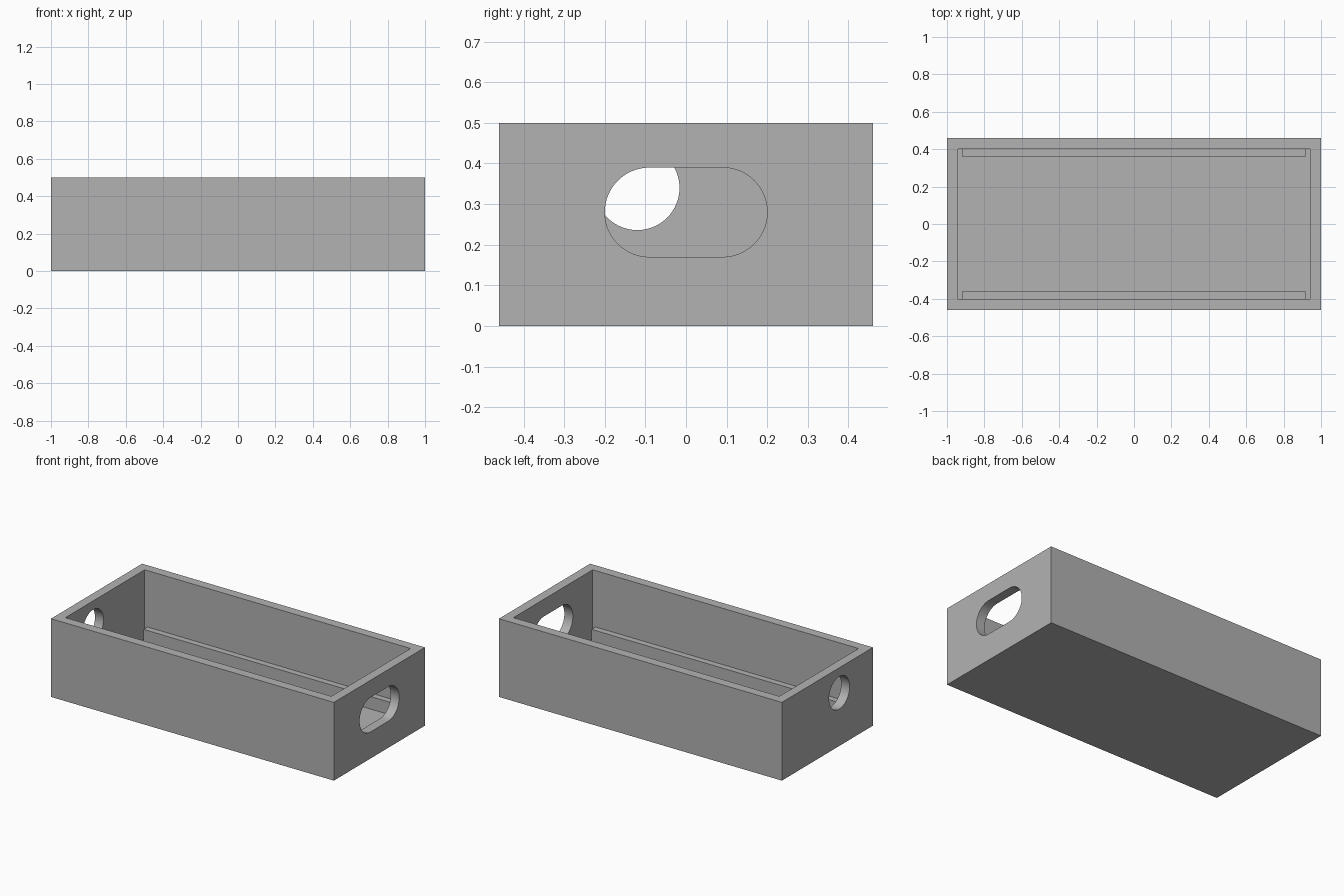
import bpy, bmesh, math

cube = bpy.data.objects.get("Cube")
if cube:
    bpy.data.objects.remove(cube, do_unlink=True)

grey = bpy.data.materials.new("plain grey")
grey.use_nodes = True
colour = (0.448, 0.448, 0.448, 1)
grey.diffuse_color = colour
grey.node_tree.nodes["Principled BSDF"].inputs["Base Color"].default_value = colour

LENGTH, WIDTH, HEIGHT, WALL = 2.0, 0.92, 0.5, 0.06


def make_object(name, bm):
    bmesh.ops.recalc_face_normals(bm, faces=bm.faces)
    mesh = bpy.data.meshes.new(name)
    bm.to_mesh(mesh)
    bm.free()
    mesh.materials.append(grey)
    obj = bpy.data.objects.new(name, mesh)
    bpy.context.collection.objects.link(obj)
    return obj


def box(name, size, base):
    """Box with its bottom centre at base."""
    bm = bmesh.new()
    bmesh.ops.create_cube(bm, size=1)
    for v in bm.verts:
        v.co = [b + c * s for b, c, s in zip(base, v.co, size)]
        v.co.z += size[2] / 2
    return make_object(name, bm)


def hole(name, x, y, z, radius, half_straight=0, steps=32):
    """Round or slot-shaped prism running through an end wall."""
    bm = bmesh.new()
    verts = []
    for side in (1, -1):
        for i in range(steps + (1 if half_straight else 0)):
            a = math.pi * i / steps - math.pi / 2
            verts.append(bm.verts.new((x - WALL,
                                       y + side * (half_straight + radius * math.cos(a)),
                                       z + side * radius * math.sin(a))))
    face = bm.faces.new(verts)
    new = bmesh.ops.extrude_face_region(bm, geom=[face])["geom"]
    bmesh.ops.translate(bm, vec=(2 * WALL, 0, 0),
                        verts=[g for g in new if isinstance(g, bmesh.types.BMVert)])
    return make_object(name, bm)


# Open tray with a slot in one end and a round hole in the other
tray = box("tray", (LENGTH, WIDTH, HEIGHT), (0, 0, 0))
wall_x = (LENGTH - WALL) / 2
cutters = [
    box("cavity_cutter", (LENGTH - 2 * WALL, WIDTH - 2 * WALL, HEIGHT), (0, 0, WALL)),
    hole("slot_cutter", wall_x, 0, 0.28, 0.11, 0.09),
    hole("round_hole_cutter", -wall_x, -0.12, 0.34, 0.104),
]
bpy.context.view_layer.objects.active = tray
for cutter in cutters:
    cutter.hide_render = True
    cut = tray.modifiers.new("cut", 'BOOLEAN')
    cut.operation = 'DIFFERENCE'
    cut.solver = 'EXACT'
    cut.object = cutter
    bpy.ops.object.modifier_apply(modifier=cut.name)
    bpy.data.objects.remove(cutter, do_unlink=True)

# Smooth hole walls, sharp box edges
bpy.ops.object.select_all(action='DESELECT')
tray.select_set(True)
bpy.ops.object.shade_smooth_by_angle(angle=math.radians(30))

# Ledge rails along the long inner walls
for name, side in (("front_rail", -1), ("back_rail", 1)):
    box(name, (1.84, 0.04, 0.08), (0, side * 0.38, WALL))
